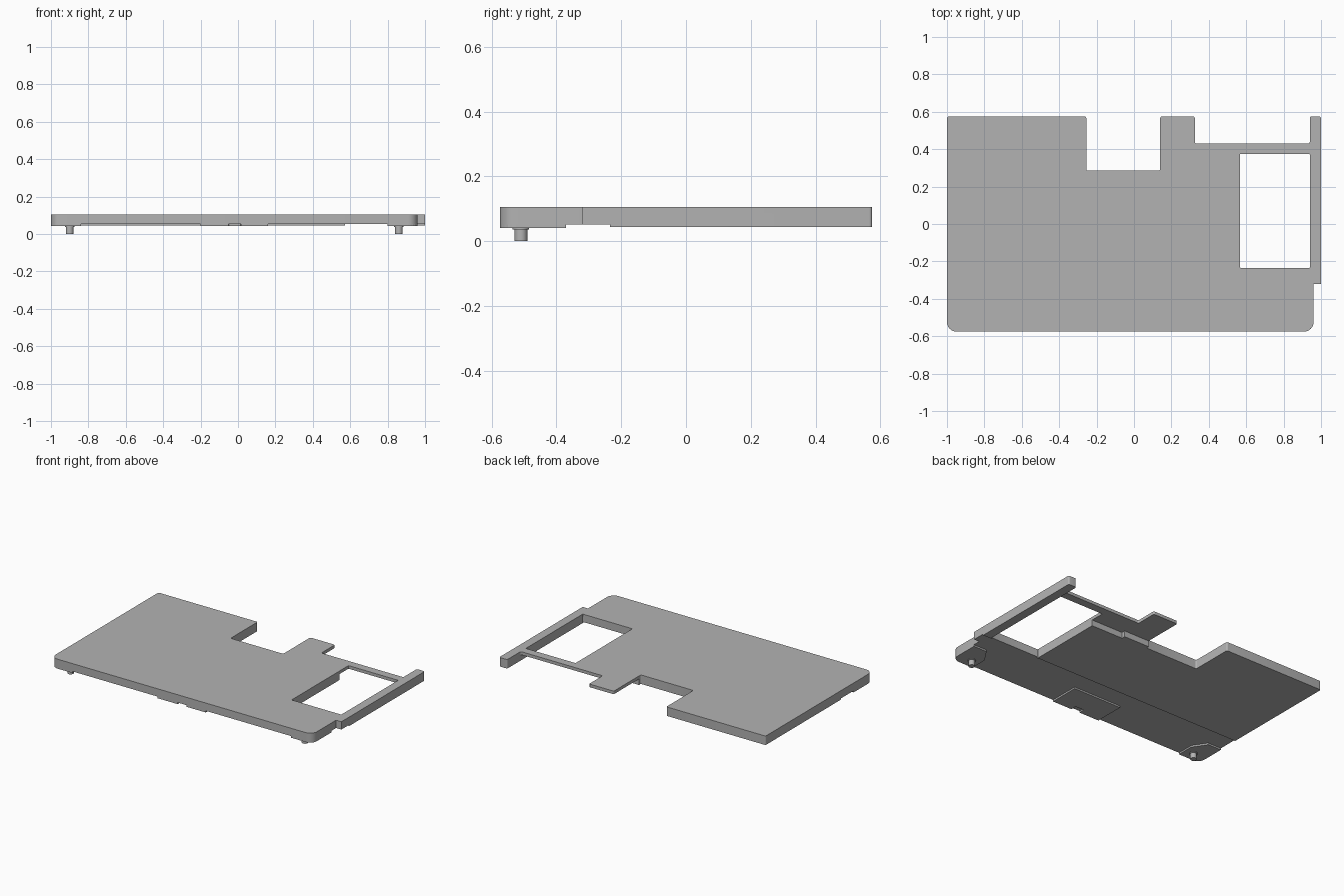
import bpy
import bmesh
import math
from mathutils import Vector

if "Cube" in bpy.data.objects:
    bpy.data.objects.remove(bpy.data.objects["Cube"], do_unlink=True)

TOP, THIN, REAR, RECESS, PAD = 0.105, 0.084, 0.044, 0.052, 0.041

grey = bpy.data.materials.new("plain grey")
grey.use_nodes = True
colour = (0.45, 0.45, 0.45, 1)
grey.diffuse_color = colour
grey.node_tree.nodes["Principled BSDF"].inputs["Base Color"].default_value = colour


def rounded(corners, steps=6):
    """Turn (x, y, radius) corners into an outline with filleted right angles."""
    pts = []
    for i, (x, y, r) in enumerate(corners):
        p = Vector((x, y))
        if not r:
            pts.append(p)
            continue
        a = (Vector(corners[i - 1][:2]) - p).normalized() * r
        b = (Vector(corners[(i + 1) % len(corners)][:2]) - p).normalized() * r
        for k in range(steps + 1):
            t = k / steps * math.pi / 2
            pts.append(p + a * (1 - math.sin(t)) + b * (1 - math.cos(t)))
    return pts


def slab(name, corners, low, high):
    """Extrude an outline between two heights."""
    bm = bmesh.new()
    face = bm.faces.new([bm.verts.new((p.x, p.y, low)) for p in rounded(corners)])
    ext = bmesh.ops.extrude_face_region(bm, geom=[face])
    moved = [v for v in ext["geom"] if isinstance(v, bmesh.types.BMVert)]
    bmesh.ops.translate(bm, verts=moved, vec=(0, 0, high - low))
    bmesh.ops.recalc_face_normals(bm, faces=bm.faces)
    mesh = bpy.data.meshes.new(name)
    bm.to_mesh(mesh)
    bm.free()
    mesh.materials.append(grey)
    obj = bpy.data.objects.new(name, mesh)
    bpy.context.collection.objects.link(obj)
    return obj


def activate(obj):
    bpy.ops.object.select_all(action="DESELECT")
    obj.select_set(True)
    bpy.context.view_layer.objects.active = obj


def cut(obj, cutter):
    cutter.hide_render = True
    mod = obj.modifiers.new("cut", "BOOLEAN")
    mod.operation, mod.solver, mod.object = "DIFFERENCE", "EXACT", cutter
    activate(obj)
    bpy.ops.object.modifier_apply(modifier=mod.name)
    bpy.data.objects.remove(cutter, do_unlink=True)


def box(x0, x1, y0, y1, r=0):
    return [(x0, y0, r), (x1, y0, r), (x1, y1, r), (x0, y1, r)]


# Main plate with its two rear notches and the side rail
s = 0.01
plate = slab("cover_plate", [
    (-1, -0.575, 0.05), (0.96, -0.575, 0.05), (0.96, -0.32, 0), (1, -0.32, 0),
    (1, 0.575, s), (0.94, 0.575, s), (0.94, 0.43, s), (0.325, 0.43, s),
    (0.325, 0.575, s), (0.14, 0.575, s), (0.14, 0.285, s), (-0.255, 0.285, s),
    (-0.255, 0.575, s), (-1, 0.575, s)], REAR, TOP)

# Window, thin tab and strip underside, shallow front recess
cut(plate, slab("window_cutter", box(0.567, 0.94, -0.235, 0.375, 0.005), -1, 1))
cut(plate, slab("tab_cutter", [
    (0.1, 0.305, 0), (0.33, 0.305, 0), (0.33, 0.28, 0), (0.94, 0.28, 0),
    (0.94, 0.7, 0), (0.1, 0.7, 0)], -1, THIN))
cut(plate, slab("recess_cutter", box(-2, 2, -2, -0.235), -1, RECESS))

# Corner feet pads and locating pins, symmetric about the front body's centre
for side, name in ((-1, "right"), (1, "left")):
    mid = -0.02
    corners = [(0.98, -0.575, 0.05), (0.98, -0.37, 0), (0.88, -0.37, 0),
               (0.82, -0.46, 0), (0.82, -0.575, 0)]
    slab(name + "_corner_pad", [(mid + side * x, y, r) for x, y, r in corners],
         PAD, RECESS)
    for part, radius, low in (("pin", 0.02, 0), ("pin_collar", 0.025, 0.036)):
        bpy.ops.mesh.primitive_cylinder_add(
            vertices=24, radius=radius, depth=PAD + 0.002 - low,
            location=(mid + side * 0.88, -0.51, (PAD + 0.002 + low) / 2))
        pin = bpy.context.object
        pin.name = name + "_" + part
        pin.data.materials.append(grey)
        bpy.ops.object.shade_smooth_by_angle(angle=math.radians(30))

# Centre pad with a finger notch at the front edge
slab("centre_pad", [
    (-0.2, -0.575, 0), (-0.05, -0.575, 0), (-0.05, -0.535, s), (0.015, -0.535, s),
    (0.015, -0.575, 0), (0.16, -0.575, 0), (0.16, -0.37, 0), (-0.2, -0.37, 0)],
    PAD, RECESS)

activate(plate)
bpy.ops.object.shade_smooth_by_angle(angle=math.radians(30))
